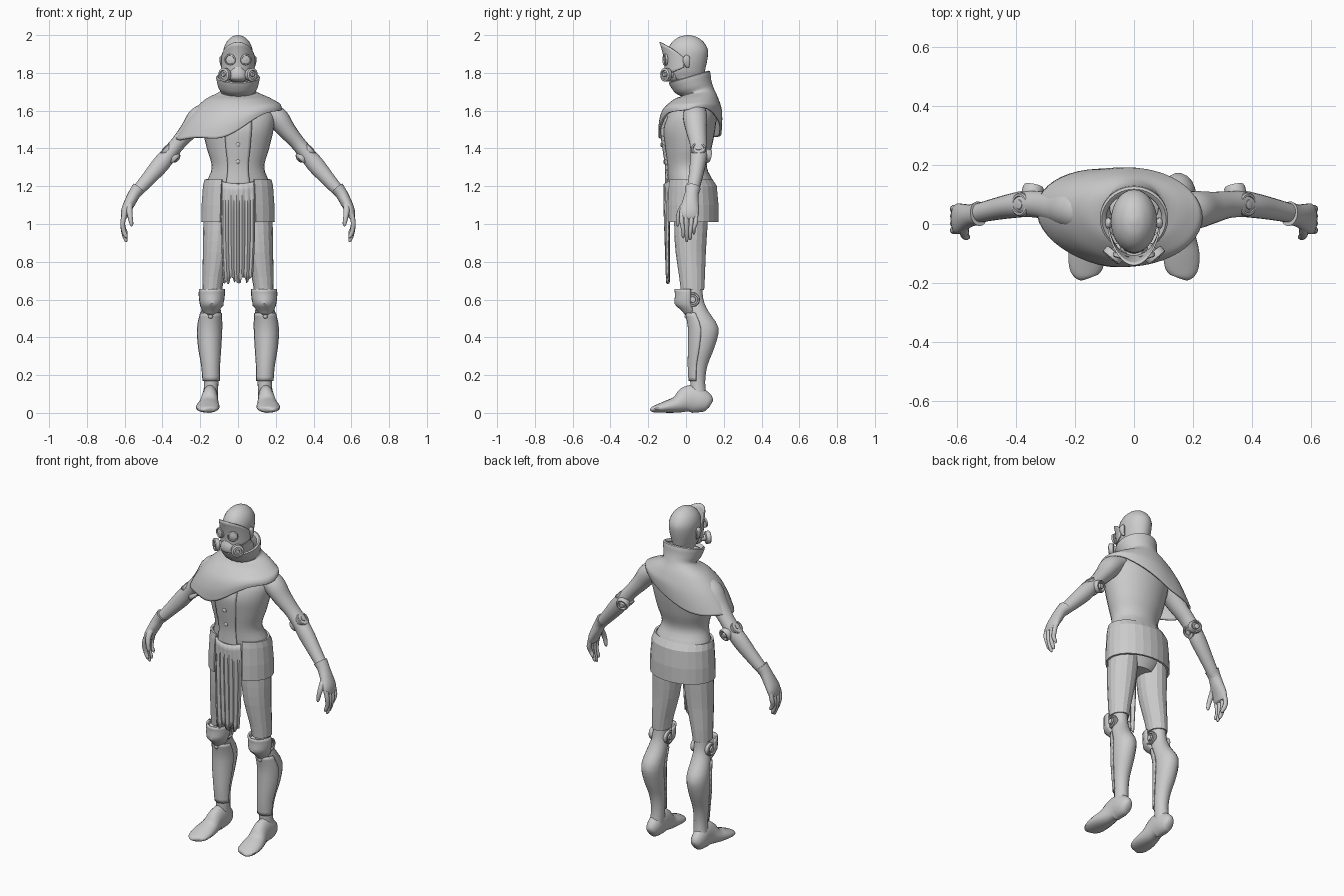
import bpy, bmesh, math, random
from mathutils import Vector

random.seed(4)
X, Y = Vector((1, 0, 0)), Vector((0, 1, 0))


def sheet(name, rows, closed=True, cap=True, mirror=False, thick=0, smooth=True):
    """Skin a list of point rows into one object."""
    bm = bmesh.new()
    vs = [[bm.verts.new(p) for p in r] for r in rows]
    n = len(rows[0])
    for r, s in zip(vs, vs[1:]):
        for i in range(n if closed else n - 1):
            j = (i + 1) % n
            bm.faces.new((r[i], r[j], s[j], s[i]))
    if closed and cap:
        bm.faces.new(vs[0][::-1])
        bm.faces.new(vs[-1])
    bmesh.ops.recalc_face_normals(bm, faces=bm.faces[:])
    me = bpy.data.meshes.new(name)
    bm.to_mesh(me)
    bm.free()
    if smooth:
        me.shade_smooth()
        me.set_sharp_from_angle(angle=math.radians(40))
    ob = bpy.data.objects.new(name, me)
    bpy.context.collection.objects.link(ob)
    if thick:
        m = ob.modifiers.new("thickness", 'SOLIDIFY')
        m.thickness, m.offset = thick, 0
    if mirror:
        m = ob.modifiers.new("mirror", 'MIRROR')
        m.use_mirror_merge = False
    return ob


def spline(pts, k):
    """Catmull-Rom refinement of tuples."""
    out = []
    for i in range(len(pts) - 1):
        p0, p1, p2, p3 = pts[max(i - 1, 0)], pts[i], pts[i + 1], pts[min(i + 2, len(pts) - 1)]
        for s in range(k):
            t = s / k
            out.append(tuple(b + .5 * t * (c - a + t * (2*a - 5*b + 4*c - d + t * (3*(b - c) + d - a)))
                             for a, b, c, d in zip(p0, p1, p2, p3)))
    return out + [tuple(pts[-1])]


def loft(name, rings, n=18, k=4, ref=None, arc=None, **kw):
    """Rings (x, y, z, ra, rb): horizontal, or square to the path when ref is given."""
    rings = spline(rings, k)
    a0, a1 = arc or (0, 360)
    rows = []
    for i, (x, y, z, ra, rb) in enumerate(rings):
        a, b = X, Y
        if ref:
            t = (Vector(rings[min(i + 1, len(rings) - 1)][:3]) - Vector(rings[max(i - 1, 0)][:3])).normalized()
            a = ref.cross(t).normalized()
            b = t.cross(a)
        angs = [math.radians(a0 + (a1 - a0) * j / (n - 1 if arc else n)) for j in range(n)]
        rows.append([Vector((x, y, z)) + a * ra * math.cos(q) + b * rb * math.sin(q) for q in angs])
    return sheet(name, rows, closed=not arc, **kw)


def lathe(name, loc, normal, profile, n=20, mirror=True):
    q = Vector(normal).to_track_quat('Z', 'Y')
    rows = [[Vector(loc) + q @ Vector((max(r, .0005) * math.cos(2*math.pi*j/n),
                                       max(r, .0005) * math.sin(2*math.pi*j/n), h)) for j in range(n)]
            for r, h in profile]
    return sheet(name, rows, mirror=mirror)


def disc(name, loc, normal, r, d, mirror=True):
    return lathe(name, loc, normal, [(r*.8, -d), (r, 0), (r, d*.8), (r*.9, d), (r*.72, d), (r*.66, d*.5),
                                     (r*.45, d*.5), (r*.4, d*1.1), (0, d*1.2)], mirror=mirror)


# Head
loft("head", [(0, .05, 1.66, .055, .06), (0, .045, 1.74, .055, .07), (0, .005, 1.775, .052, .09),
              (0, .0, 1.81, .065, .1), (0, .008, 1.87, .076, .105), (0, .01, 1.92, .077, .106),
              (0, .01, 1.96, .063, .086), (0, .01, 1.987, .038, .053), (0, .01, 1.998, .014, .018),
              (0, .01, 2.0, .001, .001)], n=28)
loft("ear", [(.08, .01, 1.825, .004, .006), (.083, .006, 1.84, .01, .014), (.086, .003, 1.865, .012, .02),
             (.086, .003, 1.885, .01, .016), (.083, .003, 1.895, .002, .003)], n=10, mirror=True)

# Gas mask: flared face shield, muzzle, eye lenses, filters
rows = []
for i in range(9):
    v, row = i / 8, []
    for j in range(21):
        u = j / 10 - 1
        R = .118 + .03 * v * v * (1 - u * u)
        row.append((.088 * math.sin(u * 1.4), .01 - R * math.cos(u * 1.4),
                    (1 - v) * (1.79 + .04 * u * u) + v * (1.963 - .085 * u ** 2)))
    rows.append(row)
sheet("face_shield", rows, closed=False, thick=.006)
loft("mask_muzzle", [(0, -.07, 1.755, .03, .03), (0, -.08, 1.77, .05, .042), (0, -.08, 1.8, .05, .045),
                     (0, -.08, 1.83, .03, .035)], n=16)
lathe("eye_lens", (.04, -.104, 1.87), (.3, -1, 0),
      [(.03, 0), (.03, .012), (.024, .015), (.022, .008), (0, .012)])
lathe("mask_filter", (.045, -.075, 1.79), (.64, -.76, 0),
      [(.018, 0), (.018, .025), (.034, .027), (.036, .033), (.036, .05), (.03, .054), (.024, .054),
       (.022, .046), (.012, .046), (.01, .056), (0, .057)])

# Torso coat with front panel and buttons
loft("torso", [(0, .03, .98, .09, .07), (0, .03, 1.05, .155, .095), (0, .03, 1.2, .168, .12),
               (0, .005, 1.3, .139, .106), (0, .01, 1.4, .165, .125), (0, .015, 1.5, .188, .14),
               (0, .03, 1.58, .19, .13), (0, .045, 1.65, .13, .09), (0, .05, 1.7, .06, .06)], n=28)
loft("coat_panel", [(0, .02, 1.205, .17, .128), (0, .005, 1.3, .145, .112), (0, .01, 1.4, .17, .131),
                    (0, .015, 1.5, .192, .146), (0, .03, 1.57, .194, .138)],
     n=9, arc=(-112, -68), thick=.008)
for z, y in ((1.42, -.126), (1.33, -.11)):
    lathe("button", (0, y, z), (0, -1, 0), [(.012, 0), (.012, .005), (.008, .009), (0, .01)], 12, False)

# Skirt, open at the front
loft("coat_skirt", [(0, .02, 1.235, .172, .115), (0, .028, 1.2, .18, .13), (0, .03, 1.1, .187, .137),
                    (0, .03, 1.01, .189, .137)], n=22, k=1, arc=(-61, 241), thick=.012, smooth=False)

# Pleated ragged tabard
rag = [random.uniform(-.02, .025) for _ in range(25)]
rows = []
for i in range(15):
    v, row = i / 14, []
    for j in range(25):
        u = j / 12 - 1
        row.append(((.083 - .008 * v + .008 * math.sin(3 * v)) * u,
                    -.114 + .018 * v + .025 * u * u * (1 - v) + .006 * math.sin(j * 1.57) * min(1, v * 4),
                    1.225 - .525 * v + rag[j] * v ** 6 - .012 * (1 - u * u) * (1 - v)))
    rows.append(row)
sheet("tabard", rows, closed=False, thick=.008)

# Lopsided shawl with standing collar: (left x, right x, front y, back y, z, tilt, drop)
shawl = spline([(-.098, .098, -.07, .108, 1.765, .03, 0), (-.11, .11, -.085, .122, 1.775, .03, 0),
                (-.1, .1, -.055, .128, 1.73, .03, 0), (-.092, .092, -.02, .142, 1.695, .02, 0),
                (-.17, .165, -.065, .165, 1.668, .005, .06), (-.235, .212, -.115, .182, 1.65, 0, .3),
                (-.285, .224, -.137, .186, 1.65, 0, .66), (-.325, .226, -.14, .184, 1.65, 0, 1.02)], 4)
rows = []
for xl, xr, yf, yb, z, tilt, drop in shawl:
    row = []
    for j in range(48):
        q = 2 * math.pi * j / 48
        c, s = math.cos(q), math.sin(q)
        x = (xl + xr) / 2 + (xr - xl) / 2 * c
        y = (yf + yb) / 2 + (yb - yf) / 2 * s - .12 * min(x + .1, 0)
        t = min(max((x + .15) / .4, 0), 1)
        hem = 1.455 + .155 * t * t * (3 - 2 * t) + .02 * max(s, 0) + .006 * math.sin(5 * q)
        row.append((x, y, z + tilt * s + drop * (hem - z)))
    rows.append(row)
sheet("shawl", rows, cap=False, thick=.012)

# Arms and elbow joints
loft("arm", [(.14, .05, 1.61, .04, .055), (.205, .048, 1.565, .058, .064), (.26, .055, 1.495, .048, .055),
             (.315, .065, 1.43, .04, .046), (.365, .068, 1.37, .042, .045), (.41, .062, 1.315, .046, .042),
             (.47, .05, 1.245, .039, .037), (.55, .032, 1.155, .029, .031)], ref=Y, mirror=True)
disc("elbow_outer_disc", (.374, .066, 1.388), (.72, 0, .69), .04, .022)
disc("elbow_inner_disc", (.345, .066, 1.355), (-.72, 0, -.69), .036, .022)
disc("elbow_back_cap", (.345, .1, 1.365), (-.2, 1, -.25), .036, .03)

# Gloves with fingers
loft("glove", [(.525, .035, 1.19, .037, .042), (.548, .03, 1.16, .032, .037), (.572, .024, 1.115, .03, .044),
               (.594, .018, 1.07, .025, .052), (.603, .015, 1.035, .017, .047), (.603, .015, 1.025, .008, .03)],
     ref=Y, mirror=True)
for i, (y, tip) in enumerate(((.052, .945), (.028, .915), (.002, .905), (-.022, .925))):
    ye = y * .75 + .002
    loft("finger", [(.6, y, 1.055, .014, .013), (.61, y, 1.01, .013, .012),
                    (.606, ye, (1.01 + tip) / 2, .012, .011), (.594, ye, tip + .012, .01, .009),
                    (.59, ye, tip, .003, .003)], n=10, k=3, ref=Y, mirror=True)
loft("thumb", [(.573, .0, 1.11, .018, .018), (.575, -.028, 1.075, .016, .015), (.57, -.042, 1.035, .013, .012),
               (.564, -.044, 1.0, .01, .009), (.562, -.044, .988, .003, .003)], n=10, k=3, ref=Y, mirror=True)

# Legs
loft("thigh", [(.1, .028, 1.07, .08, .09), (.105, .025, .96, .08, .087), (.113, .025, .85, .073, .08),
               (.13, .032, .72, .058, .068), (.136, .034, .65, .052, .062)],
     n=16, k=2, mirror=True, smooth=False)
loft("shin", [(.137, .04, .68, .044, .046), (.138, .045, .6, .043, .048), (.143, .062, .54, .052, .056),
              (.15, .096, .45, .06, .077), (.15, .086, .35, .055, .067), (.145, .066, .25, .043, .048),
              (.142, .062, .16, .038, .04), (.147, .068, .07, .04, .045)], n=18, k=3, mirror=True)
loft("shin_guard", [(.143, .06, .53, .056, .062), (.15, .092, .45, .065, .079), (.15, .084, .35, .06, .071),
                    (.145, .065, .25, .048, .053), (.142, .062, .17, .044, .046)],
     n=13, k=3, arc=(-170, -10), thick=.006, mirror=True)

# Knee armour and hinges
loft("knee_plate", [(.138, .025, .655, .064, .082), (.139, .025, .62, .064, .078), (.14, .025, .58, .058, .082),
                    (.143, .035, .55, .045, .06), (.145, .04, .52, .026, .04)],
     n=13, k=2, arc=(-180, 0), thick=.01, mirror=True)
lathe("knee_spur", (.145, .005, .51), (0, -1, 0), [(.012, -.02), (.012, .005), (.006, .012), (0, .013)], 10)
disc("knee_outer_hinge", (.182, .036, .6), (1, 0, 0), .038, .018)
disc("knee_inner_hinge", (.096, .036, .6), (-1, 0, 0), .038, .018)

# Feet
loft("foot", [(.148, .132, .045, .02, .015), (.148, .118, .052, .045, .032), (.148, .08, .064, .064, .042),
              (.148, .04, .074, .074, .043), (.15, .0, .068, .068, .045), (.155, -.045, .045, .045, .054),
              (.16, -.1, .033, .033, .062), (.162, -.15, .023, .022, .057), (.16, -.176, .018, .015, .04),
              (.158, -.184, .016, .006, .02)], n=18, k=3, ref=X, mirror=True)
